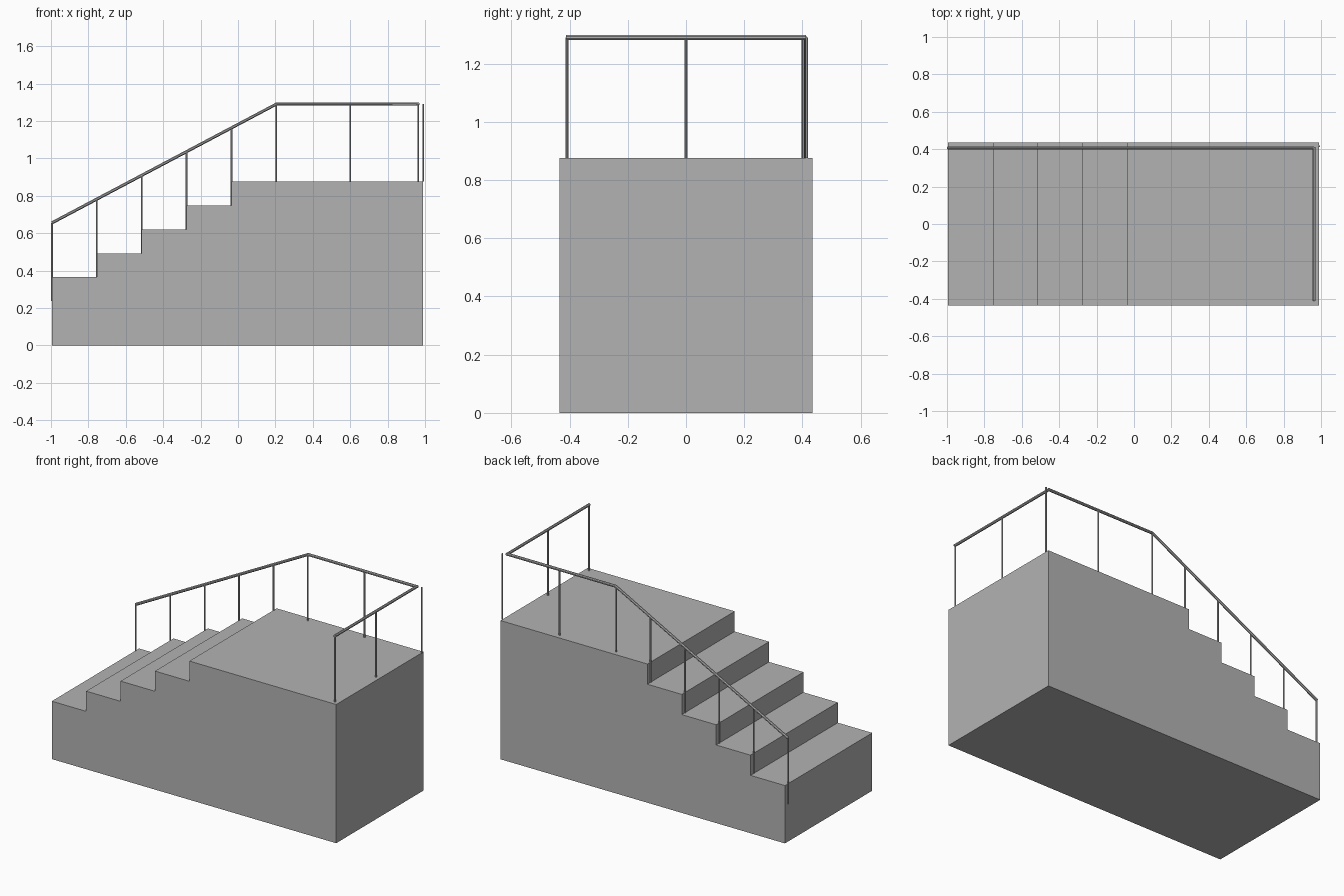
import bpy, bmesh, math
from mathutils import Vector

if "Cube" in bpy.data.objects:
    bpy.data.objects.remove(bpy.data.objects["Cube"])


def material(name, v):
    m = bpy.data.materials.new(name)
    m.diffuse_color = (v, v, v, 1)
    m.use_nodes = True
    m.node_tree.nodes["Principled BSDF"].inputs["Base Color"].default_value = m.diffuse_color
    return m


grey = material("plain grey", 0.45)


def finish(name, bm):
    bmesh.ops.recalc_face_normals(bm, faces=bm.faces)
    me = bpy.data.meshes.new(name)
    bm.to_mesh(me)
    bm.free()
    me.materials.append(grey)
    ob = bpy.data.objects.new(name, me)
    bpy.context.collection.objects.link(ob)
    return ob


def bar(name, points, radius, sides=8):
    """Low-poly tube swept through a mitred path."""
    pts = [Vector(p) for p in points]
    bm = bmesh.new()
    rings = []
    for i, p in enumerate(pts):
        a = (p - pts[i - 1]).normalized() if i else None
        b = (pts[i + 1] - p).normalized() if i + 1 < len(pts) else None
        d = ((a or b) + (b or a)).normalized()
        ref = Vector((0, 1, 0)) if abs(d.y) < 0.9 else Vector((1, 0, 0))
        u = d.cross(ref).normalized()
        w = u.cross(d)
        rings.append([bm.verts.new(p + radius * (u * math.cos(t) + w * math.sin(t)))
                      for t in (2 * math.pi * (k + 0.5) / sides for k in range(sides))])
    for r, s in zip(rings, rings[1:]):
        for k in range(sides):
            n = (k + 1) % sides
            bm.faces.new((r[k], r[n], s[n], s[k]))
    bm.faces.new(rings[0])
    bm.faces.new(rings[-1])
    return finish(name, bm)


# Stair block: stepped side profile extruded across the width
LEFT, RIGHT, HALF_W, TOP = -0.995, 0.99, 0.435, 0.875
RISE, RUN = 0.1275, 0.24
risers = [LEFT + RUN * i for i in range(5)]
profile = [(RIGHT, 0), (RIGHT, TOP), (risers[4], TOP)]
for i in range(3, -1, -1):
    z = TOP - RISE * (4 - i)
    profile += [(risers[i + 1], z), (risers[i], z)]
profile.append((LEFT, 0))
bm = bmesh.new()
face = bm.faces.new([bm.verts.new((x, -HALF_W, z)) for x, z in profile])
out = bmesh.ops.extrude_face_region(bm, geom=[face])
bmesh.ops.translate(bm, vec=(0, 2 * HALF_W, 0),
                    verts=[v for v in out["geom"] if isinstance(v, bmesh.types.BMVert)])
finish("stair_block", bm)

# Handrails: sloped then level along the back, and across the landing end
RAIL_Y, RAIL_X, RAIL_Z, BEND = 0.406, 0.963, 1.29, 0.205
LOW_Z = 0.655
bar("back_handrail", [(LEFT, RAIL_Y, LOW_Z), (BEND, RAIL_Y, RAIL_Z),
                      (RAIL_X, RAIL_Y, RAIL_Z)], 0.009)
bar("end_handrail", [(RAIL_X, -0.412, RAIL_Z), (RAIL_X, 0.412, RAIL_Z)], 0.009)

# Stair posts, each standing against a riser
for i, x in enumerate(risers):
    top = LOW_Z + (x - LEFT) * (RAIL_Z - LOW_Z) / (BEND - LEFT)
    bar(f"stair_post_{i + 1}", [(x, RAIL_Y - 0.003, TOP - RISE * (5 - i)),
                                (x, RAIL_Y - 0.003, top)], 0.005)

# Landing posts along the back, at the corner and across the end
spots = [(BEND, RAIL_Y - 0.003), (0.6, RAIL_Y - 0.003), (0.991, 0.415),
         (RAIL_X, 0), (RAIL_X, -0.409)]
for i, (x, y) in enumerate(spots):
    bar(f"landing_post_{i + 1}", [(x, y, TOP), (x, y, RAIL_Z)], 0.005)
